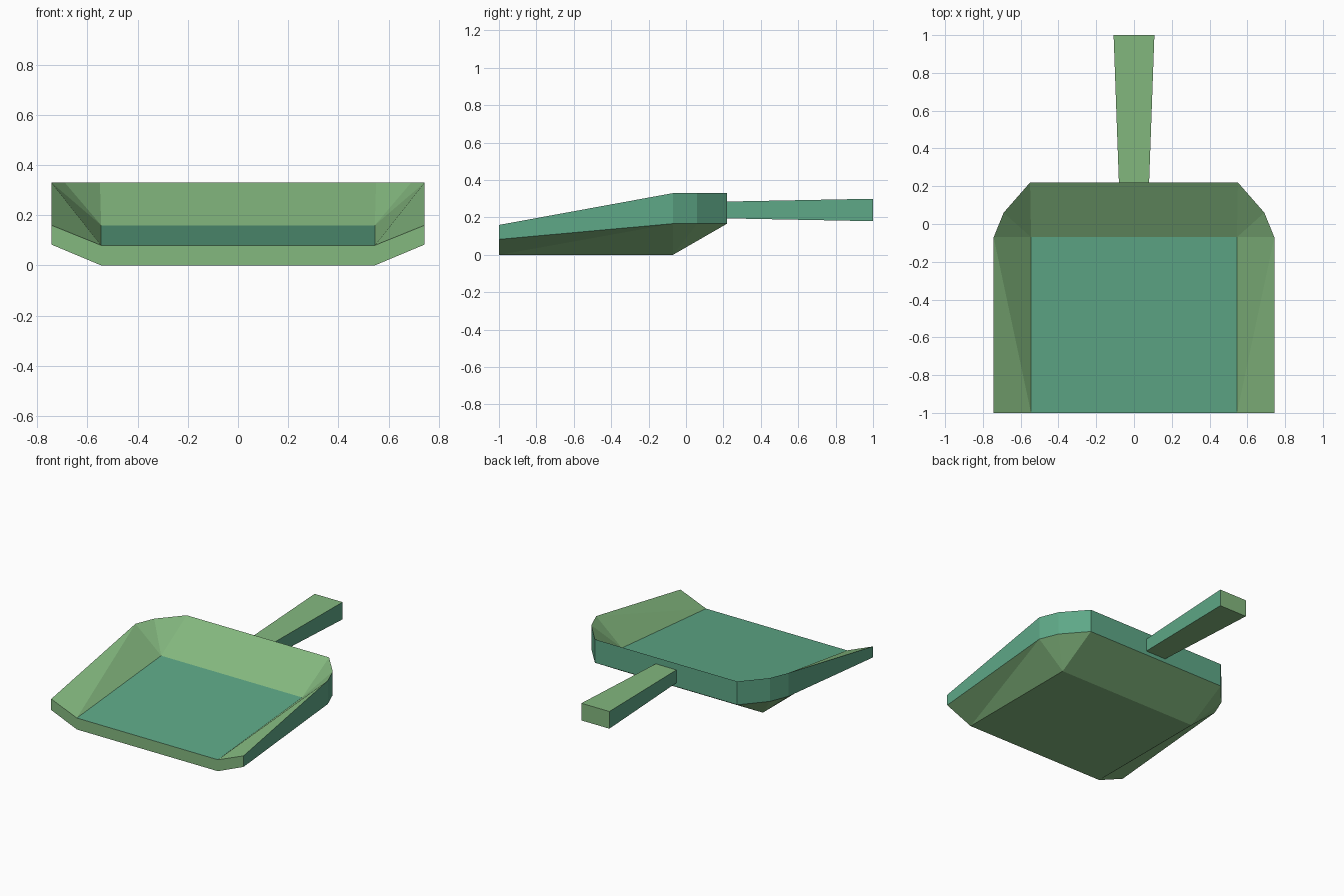
import bpy, bmesh

if "Cube" in bpy.data.objects:
    bpy.data.objects.remove(bpy.data.objects["Cube"])


def material(name, rgb):
    m = bpy.data.materials.new(name)
    m.diffuse_color = (*rgb, 1)
    m.use_nodes = True
    m.node_tree.nodes["Principled BSDF"].inputs["Base Color"].default_value = m.diffuse_color
    return m


GREEN = material("leaf green", (0.23, 0.48, 0.212))
TEAL = material("teal green", (0.112, 0.392, 0.242))


def finish(bm, name):
    me = bpy.data.meshes.new(name)
    bm.to_mesh(me)
    bm.free()
    me.materials.append(GREEN)
    me.materials.append(TEAL)
    ob = bpy.data.objects.new(name, me)
    bpy.context.collection.objects.link(ob)
    return ob


# Pan: an upper skin (tray) and a lower skin (underside) joined by a rim band
FLOOR_X, BEND_Y = 0.545, -0.07
RIM = [(0.743, -1.0), (0.743, BEND_Y), (0.69, 0.06), (0.55, 0.22)]

bm = bmesh.new()


def skin(floor_z, rim_z, floor_mat):
    """Floor, side walls, fanned corners and back wall; returns floor and rim vertices per side."""
    sides = []
    for s in (1, -1):
        floor = [bm.verts.new((s * FLOOR_X, y, z)) for y, z in zip((-1, BEND_Y), floor_z)]
        rim = [bm.verts.new((s * x, y, rim_z[min(i, 1)])) for i, (x, y) in enumerate(RIM)]
        bm.faces.new((floor[0], rim[0], rim[1]))
        bm.faces.new((floor[0], rim[1], floor[1]))
        for a, b in zip(rim[1:], rim[2:]):
            bm.faces.new((floor[1], a, b))
        sides.append((floor, rim))
    (fr, rr), (fl, rl) = sides
    bm.faces.new((fr[0], fr[1], fl[1], fl[0])).material_index = floor_mat
    bm.faces.new((fr[1], rr[3], rl[3], fl[1]))
    return sides


upper = skin((0.08, 0.16), (0.16, 0.33), 1)
lower = skin((0.0, 0.0), (0.083, 0.167), 0)

# Outer rim band
for (fu, ru), (fd, rd) in zip(upper, lower):
    for i in range(3):
        bm.faces.new((ru[i], ru[i + 1], rd[i + 1], rd[i])).material_index = 1
    bm.faces.new((fu[0], ru[0], rd[0], fd[0]))
bm.faces.new((upper[0][1][3], upper[1][1][3], lower[1][1][3], lower[0][1][3])).material_index = 1

# Front lip
bm.faces.new((upper[0][0][0], upper[1][0][0], lower[1][0][0], lower[0][0][0]))
bmesh.ops.recalc_face_normals(bm, faces=bm.faces)
finish(bm, "dust_pan")

# Handle: box flaring toward its free end, teal on the sides
bm = bmesh.new()
bmesh.ops.create_cube(bm, size=2)
for v in bm.verts:
    half_w, low, high, y = (0.108, 0.18, 0.30, 1.0) if v.co.y > 0 else (0.08, 0.195, 0.285, 0.22)
    v.co = (half_w * v.co.x, y, high if v.co.z > 0 else low)
bm.normal_update()
for f in bm.faces:
    f.material_index = int(abs(f.normal.x) > 0.7)
finish(bm, "handle")
